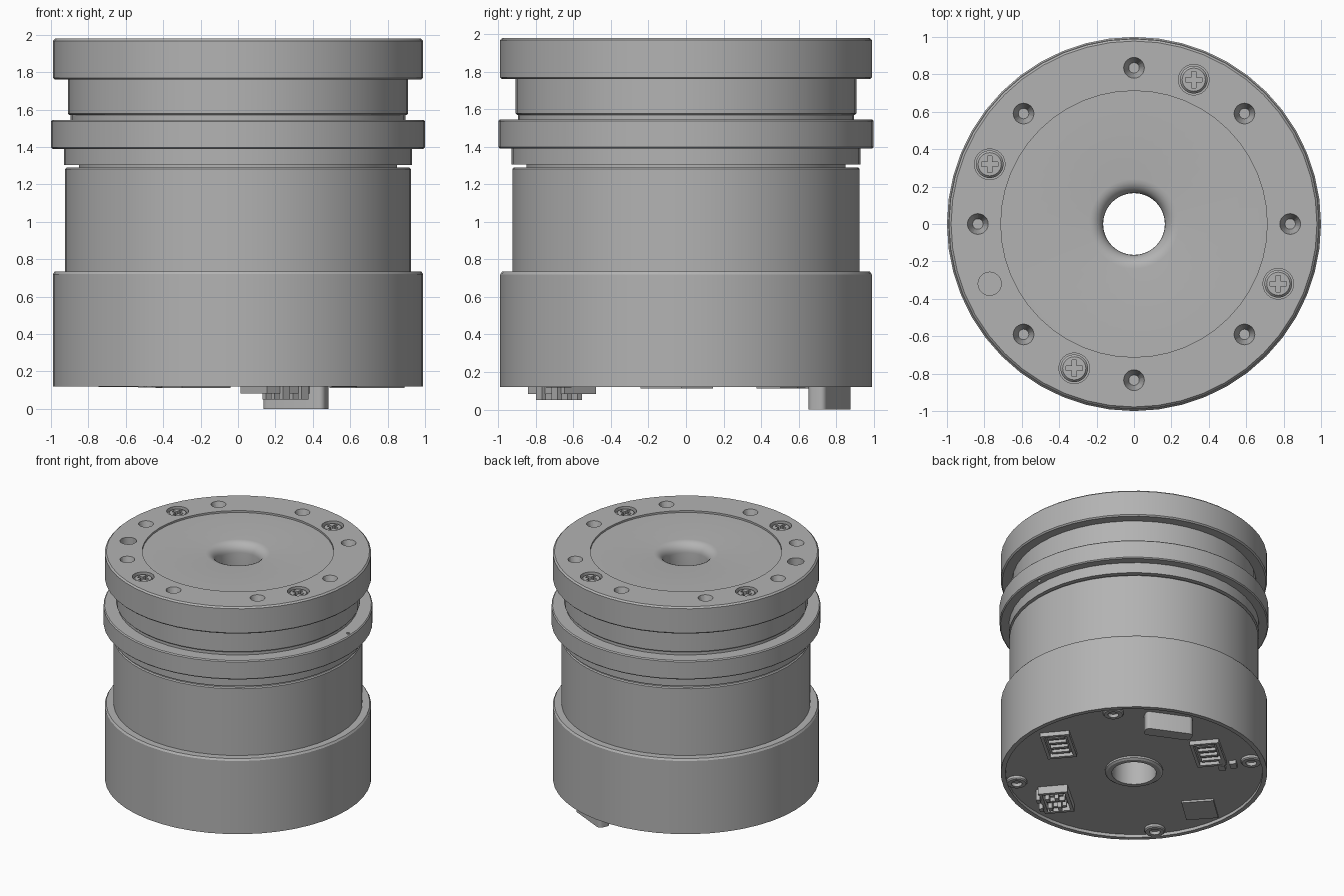
import bpy, bmesh, math
from mathutils import Matrix, Vector

cube = bpy.data.objects.get("Cube")
if cube:
    bpy.data.objects.remove(cube, do_unlink=True)

GREY = (0.45, 0.45, 0.45, 1.0)
metal = bpy.data.materials.new("machined_grey")
metal.use_nodes = True
metal.diffuse_color = GREY
metal.node_tree.nodes["Principled BSDF"].inputs["Base Color"].default_value = GREY

BORE, TOP, FLOOR = 0.165, 1.98, 0.145


def finish(name, bm):
    bmesh.ops.recalc_face_normals(bm, faces=bm.faces)
    mesh = bpy.data.meshes.new(name)
    bm.to_mesh(mesh)
    bm.free()
    mesh.materials.append(metal)
    ob = bpy.data.objects.new(name, mesh)
    bpy.context.collection.objects.link(ob)
    return ob


def shade(ob):
    bpy.ops.object.select_all(action='DESELECT')
    ob.select_set(True)
    bpy.context.view_layer.objects.active = ob
    bpy.ops.object.shade_smooth_by_angle(angle=math.radians(30))
    return ob


def lathe(name, profile, centre=(0, 0), steps=48):
    """Revolve a closed (radius, height) outline around a vertical axis."""
    bm = bmesh.new()
    rings = []
    for i in range(steps):
        a = math.tau * i / steps
        rings.append([bm.verts.new((centre[0] + r * math.cos(a),
                                    centre[1] + r * math.sin(a), z)) for r, z in profile])
    n = len(profile)
    for i in range(steps):
        a, b = rings[i], rings[(i + 1) % steps]
        for j in range(n):
            k = (j + 1) % n
            bm.faces.new((a[j], b[j], b[k], a[k]))
    return shade(finish(name, bm))


def ring(name, r, z0, z1, c0=0.0, c1=0.0, inner=BORE, **kw):
    """Tube with optional chamfers on its lower and upper outer edges."""
    pts = [(inner, z0), (r - c0, z0)]
    pts += [(r, z0 + c0)] if c0 else []
    pts += [(r, z1 - c1)] if c1 else []
    pts += [(r - c1, z1), (inner, z1)]
    return lathe(name, pts, **kw)


def polar(r, deg):
    a = math.radians(deg)
    return r * math.cos(a), r * math.sin(a)


def add_cone(bm, x, y, z0, z1, r0, r1, seg=24):
    bmesh.ops.create_cone(bm, cap_ends=True, segments=seg, radius1=r0, radius2=r1,
                          depth=z1 - z0, matrix=Matrix.Translation((x, y, (z0 + z1) / 2)))


def add_box(bm, loc, size, place=Matrix()):
    bmesh.ops.create_cube(bm, size=1, matrix=place @ Matrix.Translation(loc)
                          @ Matrix.Diagonal((*size, 1)))


def cut(ob, bm):
    """Subtract the cutter mesh, then discard it."""
    cutter = finish("cutter", bm)
    cutter.hide_render = True
    mod = ob.modifiers.new("cut", 'BOOLEAN')
    mod.operation, mod.solver, mod.object = 'DIFFERENCE', 'EXACT', cutter
    bpy.context.view_layer.objects.active = ob
    bpy.ops.object.modifier_apply(modifier=mod.name)
    bpy.data.objects.remove(cutter, do_unlink=True)
    shade(ob)


# Stacked body, from the recessed base up to the neck
lathe("base_housing", [(BORE, 0.12), (0.2, 0.12), (0.215, 0.13), (0.215, FLOOR), (0.955, FLOOR),
                       (0.955, 0.12), (0.99, 0.12), (0.99, 0.72), (0.98, 0.735), (BORE, 0.735)])
ring("motor_sleeve", 0.925, 0.735, 1.29, c1=0.008)
ring("seal_groove", 0.85, 1.29, 1.305)
ring("lower_collar", 0.93, 1.305, 1.39)
collar = ring("collar_ring", 1.0, 1.39, 1.545, 0.008, 0.008)
ring("neck_foot", 0.895, 1.545, 1.57)
ring("neck", 0.908, 1.57, 1.76, c0=0.008)

# Small hole through the collar lip
bm = bmesh.new()
add_cone(bm, *polar(0.965, 3), 1.3, 1.6, 0.014, 0.014, 12)
cut(collar, bm)

# Output flange with a recessed disc and a rounded bore mouth
disc_z, mouth = TOP - 0.015, 0.075
curve = [(BORE + mouth - mouth * math.sin(t * math.pi / 12),
          disc_z - mouth + mouth * math.cos(t * math.pi / 12)) for t in range(7)]
flange = lathe("output_flange", [(BORE, 1.76), (0.98, 1.76), (0.99, 1.77), (0.99, TOP - 0.012),
                                 (0.978, TOP), (0.712, TOP), (0.712, disc_z)] + curve)

# Bolt circle: eight threaded holes, four counterbores, one dowel hole
CIRCLE = 0.835
screw_angles = [67.5 + 90 * i for i in range(4)]
bm = bmesh.new()
for i in range(8):
    add_cone(bm, *polar(CIRCLE, 45 * i), TOP - 0.1, TOP + 0.002, 0.028, 0.056)
for a in screw_angles:
    add_cone(bm, *polar(CIRCLE, a), TOP - 0.06, TOP + 0.02, 0.082, 0.082)
add_cone(bm, *polar(CIRCLE, 202.5), TOP - 0.08, TOP + 0.02, 0.062, 0.062)
cut(flange, bm)

# Cross-head screws
for i, a in enumerate(screw_angles):
    x, y = polar(CIRCLE, a)
    bm = bmesh.new()
    add_cone(bm, x, y, TOP - 0.07, TOP - 0.025, 0.074, 0.074)
    add_cone(bm, x, y, TOP - 0.025, TOP - 0.012, 0.074, 0.062)
    bmesh.ops.remove_doubles(bm, verts=bm.verts, dist=0.0005)
    inner = [f for f in bm.faces if len(f.verts) > 4 and abs(f.calc_center_median().z - TOP + 0.025) < 0.002]
    bmesh.ops.delete(bm, geom=inner, context='FACES_ONLY')
    screw = finish(f"flange_screw_{i + 1}", bm)
    for size in ((0.09, 0.024, 0.05), (0.024, 0.09, 0.05)):
        bm = bmesh.new()
        add_box(bm, (x, y, TOP - 0.012), size)
        cut(screw, bm)

# Mounting bosses inside the bottom rim
for i in range(4):
    ring(f"mounting_boss_{i + 1}", 0.076, 0.118, FLOOR + 0.01, c0=0.008, inner=0.04,
         centre=polar(0.885, 40 + 90 * i), steps=24)


def place(x, y, deg):
    return Matrix.Translation((x, y, 0)) @ Matrix.Rotation(math.radians(deg), 4, 'Z')


def socket(name, x, y, deg, length, width, low, pins):
    """Open-topped connector shell with a row of contacts."""
    bm, m = bmesh.new(), place(x, y, deg)
    mid, tall, wall = (low + FLOOR) / 2, FLOOR - low, 0.025
    for s in (-1, 1):
        add_box(bm, (s * (length - wall) / 2, 0, mid), (wall, width, tall), m)
        add_box(bm, (0, s * (width - wall) / 2, mid), (length, wall, tall), m)
    for p in range(pins):
        px = (p + 0.5) / pins - 0.5
        add_box(bm, (px * (length - 0.06), 0, mid + 0.005), (0.025, width * 0.6, tall - 0.01), m)
    finish(name, bm)


# Underside electronics
socket("side_socket", 0.69, -0.05, 40, 0.34, 0.22, 0.112, 4)
socket("rear_socket", -0.24, 0.57, 40, 0.34, 0.22, 0.112, 4)
socket("front_socket", 0.2, -0.66, 40, 0.3, 0.22, 0.083, 3)

bm = bmesh.new()
for i in range(2):
    for j in range(3):
        add_box(bm, (-0.06 + 0.13 * i, -0.07 + 0.07 * j, 0.095), (0.05, 0.03, 0.09), place(0.25, -0.68, 40))
finish("front_socket_pins", bm)

bm = bmesh.new()
add_box(bm, (0, 0, 0.137), (0.26, 0.24, 0.016), place(-0.74, -0.12, 42))
finish("chip", bm)

bm = bmesh.new()
for dx, dy in ((0, 0), (0.1, 0.02), (0.02, 0.09)):
    add_box(bm, (dx, dy, 0.13), (0.07, 0.05, 0.03), place(-0.45, 0.48, 40))
finish("small_components", bm)

# Tall rounded plug hanging below the base
bm = bmesh.new()
add_box(bm, (0, 0, FLOOR / 2), (0.36, 0.1, FLOOR), place(0.31, 0.765, -25))
edges = [e for e in bm.edges if abs(e.verts[0].co.z - e.verts[1].co.z) > 0.1]
bmesh.ops.bevel(bm, geom=edges, offset=0.03, segments=4, affect='EDGES', profile=0.5)
shade(finish("cable_plug", bm))
